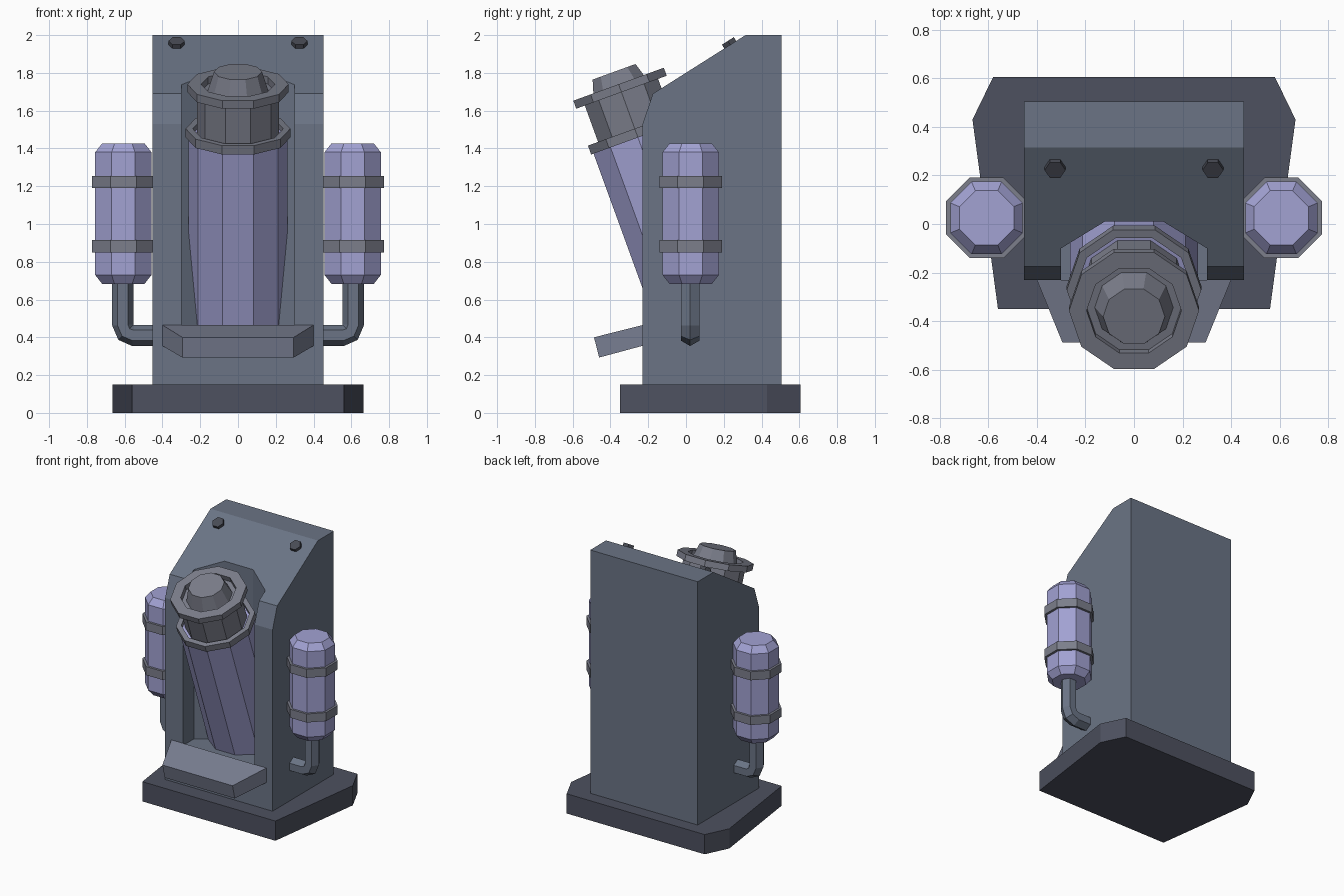
import bpy, bmesh, math
from mathutils import Matrix, Vector

if "Cube" in bpy.data.objects:
    bpy.data.objects.remove(bpy.data.objects["Cube"])


def material(name, rgb):
    m = bpy.data.materials.new(name)
    m.diffuse_color = (*rgb, 1)
    m.use_nodes = True
    m.node_tree.nodes["Principled BSDF"].inputs["Base Color"].default_value = m.diffuse_color
    return m


BODY = material("slate_blue", (0.145, 0.175, 0.235))
BASE = material("dark_slate", (0.075, 0.082, 0.115))
LILAC = material("lilac_glass", (0.36, 0.36, 0.65))
METAL = material("grey_metal", (0.20, 0.21, 0.26))
SHELF = material("pale_slate", (0.20, 0.22, 0.30))
BOLT = material("bolt_dark", (0.065, 0.07, 0.09))


def make(name, verts, faces, mat, matrix=Matrix()):
    me = bpy.data.meshes.new(name)
    me.from_pydata([matrix @ Vector(v) for v in verts], [], faces)
    bm = bmesh.new()
    bm.from_mesh(me)
    bmesh.ops.recalc_face_normals(bm, faces=bm.faces)
    bm.to_mesh(me)
    bm.free()
    me.materials.append(mat)
    ob = bpy.data.objects.new(name, me)
    bpy.context.collection.objects.link(ob)
    return ob


def loft(name, rings, mat, closed=False, matrix=Matrix()):
    """Join equal-length point rings; cap the ends, or close into a tube."""
    n, k = len(rings[0]), len(rings)
    faces = []
    for r in range(k if closed else k - 1):
        a, b = r * n, (r + 1) % k * n
        faces += [(a + i, a + (i + 1) % n, b + (i + 1) % n, b + i) for i in range(n)]
    if not closed:
        faces += [tuple(range(n)), tuple(range((k - 1) * n, k * n))]
    return make(name, [p for r in rings for p in r], faces, mat, matrix)


def lathe(name, profile, sides, mat, matrix=Matrix(), closed=False, turn=0.5):
    """Spin (radius, z) points; turn 0.5 puts a flat side to the front."""
    def ring(r, z):
        return [(r * math.cos(a), r * math.sin(a), z) for a in
                (-math.pi / 2 + 2 * math.pi * (i + turn) / sides for i in range(sides))]
    return loft(name, [ring(*p) for p in profile], mat, closed, matrix)


def prism(name, outline, z0, z1, mat):
    return loft(name, [[(x, y, z) for x, y in outline] for z in (z0, z1)], mat)


# Base plate
half = [(0.56, -0.35), (0.665, 0.43), (0.58, 0.605)]
prism("base_plate", half + [(-x, y) for x, y in reversed(half)], 0, 0.15, BASE)

# Housing with sloped top
side = [(-0.23, 0.15), (-0.23, 1.53), (-0.175, 1.69), (0.315, 2), (0.505, 2), (0.505, 0.15)]
housing = loft("housing", [[(x, y, z) for y, z in side] for x in (-0.452, 0.452)], BODY)

# Front bay cut out of the housing
half = [(0.3, -0.4), (0.3, -0.1), (0.12, 0.01)]
cutter = prism("bay_cutter", half + [(-x, y) for x, y in reversed(half)], 0.45, 2.2, BODY)
cutter.hide_render = True
cutter.display_type = 'WIRE'
cut = housing.modifiers.new("bay", 'BOOLEAN')
cut.object = cutter
cut.operation = 'DIFFERENCE'
cut.solver = 'EXACT'

# Tilted front shelf
loft("front_shelf", [
    [(s * 0.40, -0.23, 0.465), (s * 0.40, -0.23, 0.355),
     (s * 0.295, -0.46, 0.293), (s * 0.295, -0.487, 0.40)] for s in (-1, 1)], SHELF)

# Leaning canister: local z runs along its axis, zero at the flange top
lean = Matrix.Translation((0, -0.357, 1.74)) @ Matrix.Rotation(math.radians(20), 4, 'X')
N = 10
lathe("canister", [(0.263, -1.4), (0.263, -0.28)], N, LILAC, lean)
lathe("canister_collar", [(0.277, -0.30), (0.277, -0.25), (0.24, -0.25), (0.24, -0.30)],
      N, METAL, lean, closed=True)
lathe("canister_neck", [(0.217, -0.30), (0.217, -0.04)], N, METAL, lean)
lathe("canister_flange", [(0.268, -0.045), (0.268, 0), (0.195, 0), (0.195, -0.045)],
      N, METAL, lean, closed=True)
lathe("canister_cap", [(0.165, -0.05), (0.127, 0.07)], N, METAL, lean)

# Side tanks, straps and pipes
OCT = 1 / math.cos(math.pi / 8)
path = [(0.61, 0.72), (0.61, 0.465), (0.594, 0.426), (0.555, 0.41), (0.43, 0.41)]
for s, label in ((-1, "left"), (1, "right")):
    at = Matrix.Translation((s * 0.607, 0.025, 0))
    lathe(label + "_tank", [(r * OCT, z) for r, z in
          ((0.112, 0.683), (0.149, 0.73), (0.149, 1.38), (0.112, 1.427))], 8, LILAC, at)
    for z, pos in ((0.85, "lower"), (1.19, "upper")):
        lathe(f"{label}_{pos}_strap", [(0.166 * OCT, z), (0.166 * OCT, z + 0.065)],
              8, METAL, at)
    rings = []
    for i, (x, z) in enumerate(path):
        p, q = path[max(i - 1, 0)], path[min(i + 1, len(path) - 1)]
        d = Vector((q[0] - p[0], q[1] - p[1])).normalized()
        rings.append([(s * (x - d.y * 0.056 * math.cos(a)), 0.022 + 0.056 * math.sin(a),
                       z + d.x * 0.056 * math.cos(a))
                      for a in (math.pi * j / 3 for j in range(6))])
    loft(label + "_pipe", rings, BODY)

    # Hex bolt on the sloped top
    tilt = (Matrix.Translation((s * 0.325, 0.235, 1.948))
            @ Matrix.Rotation(math.atan2(0.31, 0.49), 4, 'X'))
    lathe(label + "_bolt", [(0.043, -0.01), (0.043, 0.025)], 6, BOLT, tilt)
